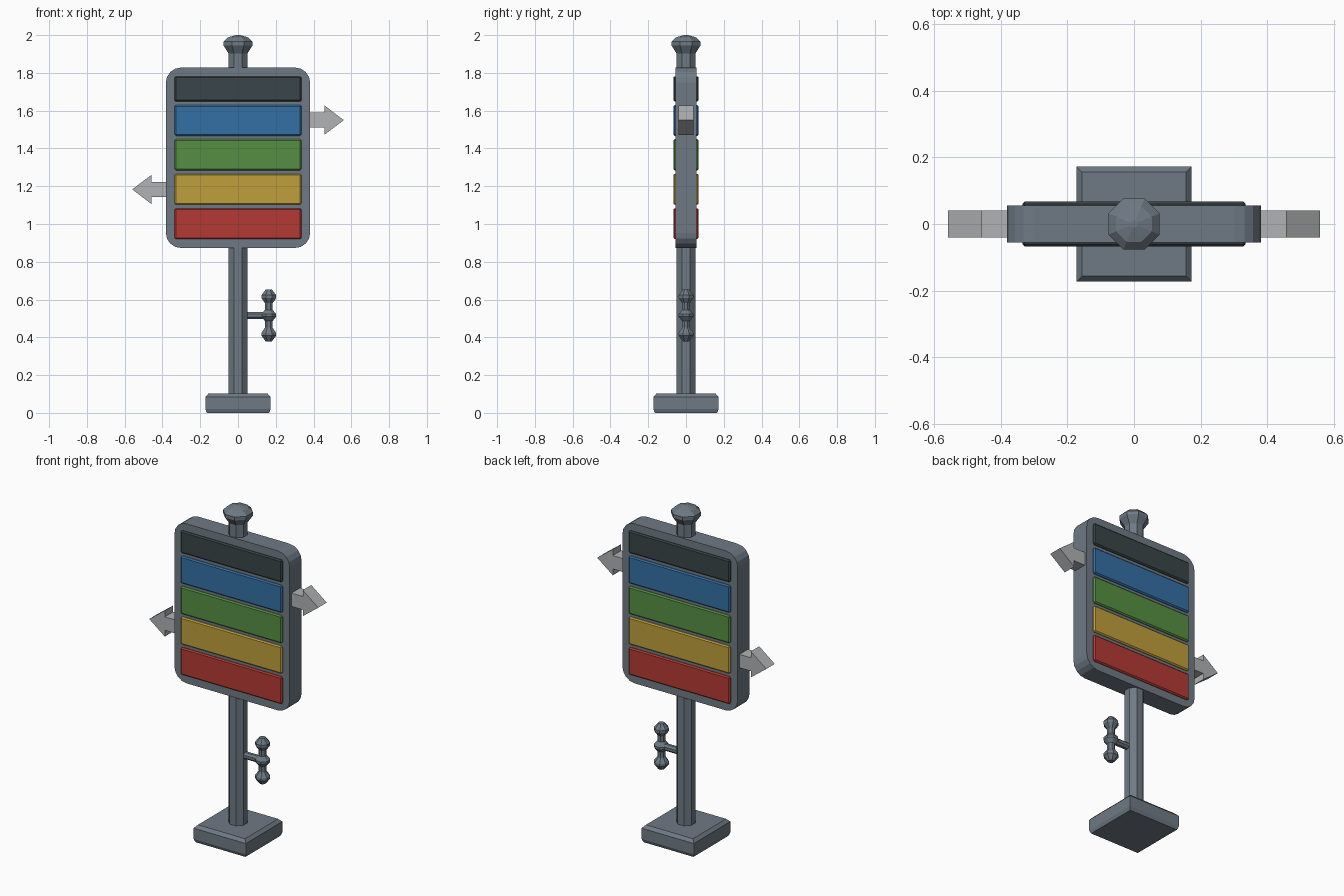
import bpy, bmesh, math
from mathutils import Matrix

cube = bpy.data.objects.get("Cube")
if cube:
    bpy.data.objects.remove(cube, do_unlink=True)


def material(name, hex_code):
    srgb = [int(hex_code[i:i + 2], 16) / 255 for i in (0, 2, 4)]
    col = [c / 12.92 if c < 0.04 else ((c + 0.055) / 1.055) ** 2.4 for c in srgb] + [1]
    m = bpy.data.materials.new(name)
    m.use_nodes = True
    m.diffuse_color = col
    m.node_tree.nodes["Principled BSDF"].inputs["Base Color"].default_value = col
    return m


steel = material("blue grey steel", "6F7A85")
pale = material("pale grey", "B0B2B3")
charcoal = material("charcoal", "3A4548")
blue = material("blue", "3470A5")
green = material("green", "568F42")
yellow = material("yellow", "BF9F3B")
red = material("red", "B53A35")


def add_object(name, bm, mat):
    bmesh.ops.recalc_face_normals(bm, faces=bm.faces)
    mesh = bpy.data.meshes.new(name)
    bm.to_mesh(mesh)
    bm.free()
    mesh.materials.append(mat)
    ob = bpy.data.objects.new(name, mesh)
    bpy.context.collection.objects.link(ob)
    return ob


def turned(name, profile, mat, matrix=Matrix()):
    """Eight-sided turned part from (radius, height) points, flats facing the axes."""
    bm = bmesh.new()
    rings = []
    for r, z in profile:
        angles = [math.pi / 8 + i * math.pi / 4 for i in range(8)]
        rings.append([bm.verts.new((r * math.cos(a), r * math.sin(a), z)) for a in angles])
    for low, high in zip(rings, rings[1:]):
        for i in range(8):
            j = (i + 1) % 8
            bm.faces.new((low[i], low[j], high[j], high[i]))
    bm.faces.new(rings[0])
    bm.faces.new(rings[-1])
    bm.transform(matrix)
    return add_object(name, bm, mat)


def slab(name, outline, depth, mat):
    """Extrude an x-z outline symmetrically through y."""
    bm = bmesh.new()
    face = bm.faces.new([bm.verts.new((x, -depth, z)) for x, z in outline])
    new = bmesh.ops.extrude_face_region(bm, geom=[face])["geom"]
    verts = [v for v in new if isinstance(v, bmesh.types.BMVert)]
    bmesh.ops.translate(bm, verts=verts, vec=(0, 2 * depth, 0))
    return add_object(name, bm, mat)


def box(name, size, z, mat, bevel):
    bm = bmesh.new()
    bmesh.ops.create_cube(bm, size=1)
    bmesh.ops.scale(bm, vec=size, verts=bm.verts)
    bmesh.ops.translate(bm, vec=(0, 0, z), verts=bm.verts)
    if bevel:
        bmesh.ops.bevel(bm, geom=bm.edges[:], offset=bevel, segments=1, affect='EDGES')
    return add_object(name, bm, mat)


# Square foot with sloped upper and lower rims
bm = bmesh.new()
rings = []
for h, z in ((0.165, 0), (0.173, 0.02), (0.173, 0.085), (0.156, 0.103)):
    rings.append([bm.verts.new((sx * h, sy * h, z))
                  for sx, sy in ((-1, -1), (1, -1), (1, 1), (-1, 1))])
for low, high in zip(rings, rings[1:]):
    for i in range(4):
        j = (i + 1) % 4
        bm.faces.new((low[i], low[j], high[j], high[i]))
bm.faces.new(rings[0])
bm.faces.new(rings[-1])
add_object("foot", bm, steel)

# Post and finial
turned("post", [(0.054, 0.09), (0.054, 1.91)], steel)
turned("finial", [(0.052, 1.9), (0.083, 1.945), (0.083, 1.965),
                  (0.058, 1.988), (0.012, 2.0)], steel)

# Rounded sign board
HALF_W, LOW, HIGH, RADIUS = 0.382, 0.873, 1.828, 0.08
corners = [(HALF_W - RADIUS, HIGH - RADIUS), (RADIUS - HALF_W, HIGH - RADIUS),
           (RADIUS - HALF_W, LOW + RADIUS), (HALF_W - RADIUS, LOW + RADIUS)]
outline = []
for k, (cx, cz) in enumerate(corners):
    for s in range(5):
        a = (k + s / 4) * math.pi / 2
        outline.append((cx + RADIUS * math.cos(a), cz + RADIUS * math.sin(a)))
slab("sign_board", outline, 0.056, steel)

# Coloured panels showing on both faces of the board
for name, low, high, mat in (("red", 0.92, 1.083, red), ("yellow", 1.102, 1.266, yellow),
                             ("green", 1.284, 1.449, green), ("blue", 1.467, 1.63, blue),
                             ("charcoal", 1.649, 1.782, charcoal)):
    box(name + "_panel", (0.672, 0.134, high - low), (low + high) / 2, mat, 0.007)

# Side arrows
for name, side, z in (("left_arrow", 1, 1.55), ("right_arrow", -1, 1.183)):
    half = [(0.37, 0.04), (0.457, 0.04), (0.457, 0.078), (0.56, 0)]
    shape = half + [(x, -dz) for x, dz in reversed(half[:-1])]
    slab(name, [(side * x, z + dz) for x, dz in shape], 0.04, pale)

# Crank handle: arm from the post and a beaded upright grip
arm = Matrix.Translation((0.04, 0, 0.516)) @ Matrix.Rotation(math.pi / 2, 4, 'Y')
turned("handle_arm", [(0.021, 0), (0.021, 0.125)], steel, arm)
upper = [(0.022, 0.03), (0.022, 0.065), (0.042, 0.092), (0.042, 0.107), (0.018, 0.137)]
grip = [(r, -z) for r, z in reversed(upper)] + [(0.042, -0.007), (0.042, 0.007)] + upper
turned("handle_grip", grip, steel, Matrix.Translation((0.163, 0, 0.516)))
